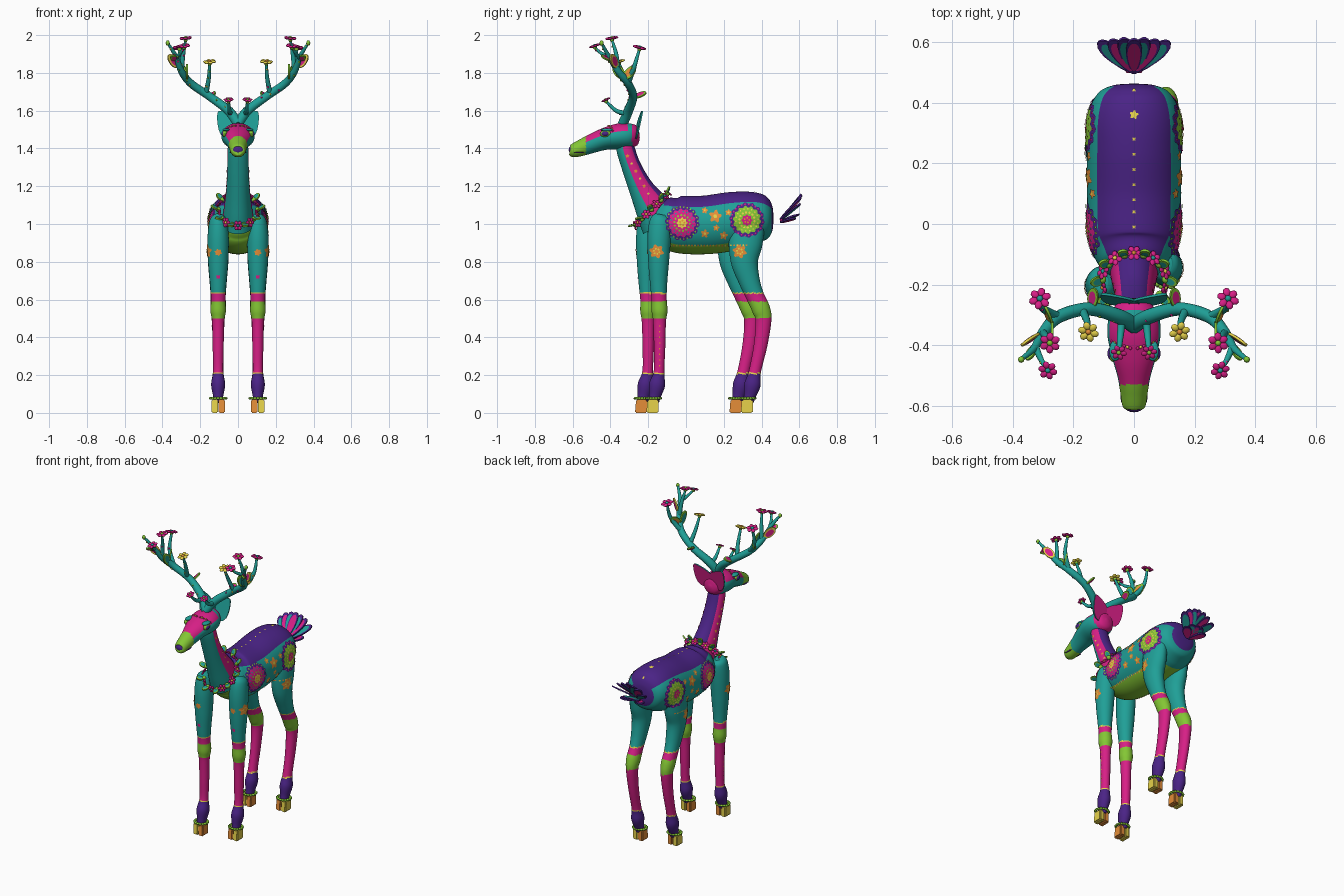
import bpy, bmesh, math, random
from mathutils import Vector as V, Matrix
from mathutils.bvhtree import BVHTree

if "Cube" in bpy.data.objects:
    bpy.data.objects.remove(bpy.data.objects["Cube"])
random.seed(4)
COL = {"teal": (.014, .35, .31), "magenta": (.68, .014, .24), "purple": (.07, .017, .24),
       "green": (.23, .57, .035), "yellow": (.80, .65, .07), "orange": (.78, .27, .04)}
MATS = []
for k, c in COL.items():
    m = bpy.data.materials.new(k)
    m.diffuse_color = (*c, 1)
    m.use_nodes = True
    m.node_tree.nodes["Principled BSDF"].inputs["Base Color"].default_value = m.diffuse_color
    MATS.append(m)
TEAL, MAG, PUR, GRN, YEL, ORA = range(6)


def finish(name, bm, recalc=True, angle=50):
    if recalc:
        bmesh.ops.recalc_face_normals(bm, faces=bm.faces[:])
    me = bpy.data.meshes.new(name)
    bm.to_mesh(me)
    bm.free()
    for m in MATS:
        me.materials.append(m)
    me.shade_smooth()
    me.set_sharp_from_angle(angle=math.radians(angle))
    ob = bpy.data.objects.new(name, me)
    bpy.context.collection.objects.link(ob)
    return ob


def spline(st, n):
    # smooth resampling of stations (Catmull-Rom)
    out = []
    for k in range(n + 1):
        u = k / n * (len(st) - 1)
        i = min(int(u), len(st) - 2)
        t = u - i
        p0, p1, p2, p3 = (st[max(0, min(len(st) - 1, i + j))] for j in (-1, 0, 1, 2))
        out.append([.5 * (2*b + (c-a)*t + (2*a-5*b+4*c-d)*t*t + (3*b-a-3*c+d)*t**3)
                    for a, b, c, d in zip(p0, p1, p2, p3)])
    return out


def loft(bm, st, n, seg, rule, ref=(1, 0, 0)):
    # tube through stations (x, y, z, half width, half height), coloured by rule
    s = spline(st, n)
    rings, ref = [], V(ref)
    for k, q in enumerate(s):
        t = (V(s[min(k+1, n)][:3]) - V(s[max(k-1, 0)][:3])).normalized()
        up = ref.cross(t).normalized()
        side = t.cross(up)
        rings.append([bm.verts.new(V(q[:3]) + side*q[3]*math.cos(a) + up*q[4]*math.sin(a))
                      for a in (2*math.pi*j/seg for j in range(seg))])
    for k in range(n):
        for j in range(seg):
            f = bm.faces.new((rings[k][j], rings[k][(j+1) % seg], rings[k+1][(j+1) % seg], rings[k+1][j]))
            f.material_index = rule(math.sin(2*math.pi*(j+.5)/seg), f.calc_center_median())
    for r in (rings[0], rings[-1]):
        f = bm.faces.new(r)
        f.material_index = rule(0, f.calc_center_median())


def blob(bm, p, size, mat, rot=None, u=10, v=6):
    M = Matrix.Translation(p) @ (rot.to_4x4() if rot else Matrix()) @ Matrix.Diagonal((*size, 1))
    for w in bmesh.ops.create_uvsphere(bm, u_segments=u, v_segments=v, radius=1, matrix=M)["verts"]:
        for f in w.link_faces:
            f.material_index = mat


def flower(bm, p, nrm, r, mat, mid, petals=6):
    q = V(nrm).to_track_quat('Z', 'Y').to_matrix()
    for i in range(petals):
        R = q @ Matrix.Rotation(2*math.pi*i/petals, 3, 'Z')
        blob(bm, V(p) + R @ V((r*.62, 0, r*.1)), (r*.42, r*.36, r*.2), mat, R, 8, 6)
    blob(bm, V(p) + q @ V((0, 0, r*.12)), (r*.3, r*.3, r*.28), mid, q, 8, 6)


def leaf(bm, root, d, nrm, length, width, front, back, inner=None, taper=(1, 1), inset=.68):
    # thin leaf: front and back sheets with an optional inlaid panel; taper = width at root and tip
    d, nrm = V(d).normalized(), V(nrm)
    nrm = (nrm - d*nrm.dot(d)).normalized()
    w = d.cross(nrm)

    def outline(k, h):
        pts = []
        for i in range(20):
            a = 2*math.pi*i/20
            t = .5 - .5*math.cos(a)*k
            pts.append(bm.verts.new(V(root) + d*length*t + nrm*h
                                    + w*width*k*math.sin(a)*(taper[0]*(1-t) + taper[1]*t)))
        return pts
    a, b = outline(1, .004), outline(1, -.004)
    bm.faces.new(a).material_index = front
    bm.faces.new(b).material_index = back
    for i in range(20):
        bm.faces.new((a[i], a[(i+1) % 20], b[(i+1) % 20], b[i])).material_index = front
    if inner is not None:
        for h in (.006, -.006):
            bm.faces.new(outline(inset, h)).material_index = inner


# body: purple back, green belly
bm = bmesh.new()
loft(bm, [(0, y, z, a, b) for y, z, a, b in (
    (-.185, 1.05, .02, .02), (-.17, 1.05, .07, .08), (-.13, 1.03, .115, .12), (-.05, 1.0, .148, .15), (.1, .995, .155, .155),
    (.25, 1.015, .155, .155), (.36, 1.03, .15, .14), (.43, 1.03, .12, .11), (.457, 1.03, .07, .065), (.463, 1.03, .01, .01))],
    80, 56, lambda s, p: PUR if s > .66 and p.y > -.12 or p.y > .452 else GRN if s < -.74 and p.y < .34 else TEAL)
body = finish("body", bm)

# neck: teal throat, magenta sides, purple nape
bm = bmesh.new()
loft(bm, [(0, y, z, a, b) for y, z, a, b in (
    (-.13, 1.0, .085, .11), (-.18, 1.09, .074, .092), (-.238, 1.19, .062, .066), (-.288, 1.3, .057, .052),
    (-.318, 1.39, .055, .049), (-.325, 1.44, .05, .045))],
    40, 48, lambda s, p: TEAL if s > .32 else PUR if s < -.72 else MAG)
neck = finish("neck", bm)

# head: green muzzle, magenta face and nape
bm = bmesh.new()
loft(bm, [(0, y, z, a, b) for y, z, a, b in (
    (-.617, 1.385, .015, .015), (-.602, 1.386, .037, .034), (-.55, 1.405, .046, .044), (-.5, 1.425, .055, .05),
    (-.43, 1.45, .075, .058), (-.36, 1.463, .088, .068), (-.3, 1.467, .08, .066), (-.258, 1.465, .05, .05),
    (-.245, 1.465, .01, .01))], 60, 48,
    lambda s, p: GRN if p.y < -.53 else MAG if (s > .38 and p.y < -.31) or p.y > -.285 else TEAL)
head = finish("head", bm)


# legs: left pair stands a little further forward
def leg_rule(s, p):
    z = p.z
    return (TEAL if z > .637 else YEL if z > .63 else MAG if z > .59 else GRN if z > .5
            else MAG if z > .213 else YEL if z > .205 else PUR)


FRONT = ((1.05, -.13, .02, .03), (1.02, -.135, .045, .055), (.93, -.142, .056, .062), (.8, -.145, .053, .055), (.68, -.145, .043, .045),
         (.6, -.142, .038, .04), (.54, -.14, .041, .042), (.48, -.14, .032, .034), (.34, -.14, .029, .03), (.22, -.143, .027, .028),
         (.15, -.153, .037, .042), (.09, -.165, .027, .032), (.06, -.17, .024, .028))
HIND = ((1.03, .32, .02, .04), (.99, .325, .045, .085), (.9, .315, .056, .09), (.8, .31, .054, .072), (.7, .335, .046, .056),
        (.62, .365, .04, .048), (.55, .397, .041, .048), (.49, .41, .034, .042), (.36, .395, .029, .036), (.22, .365, .028, .032),
        (.15, .352, .037, .043), (.09, .338, .027, .032), (.06, .33, .024, .028))
legs = []
for sx, side in ((1, "right"), (-1, "left")):
    dy = 0 if sx > 0 else -.06
    for nm, st, hy in (("front", FRONT, -.178), ("hind", HIND, .322)):
        bm = bmesh.new()
        loft(bm, [(sx*.105, y + dy, z, a, b) for z, y, a, b in st], 140, 28, leg_rule)
        legs.append(finish(f"{nm}_leg_{side}", bm))
        # cloven hoof: yellow outer toe, orange inner toe, green anklet
        bm = bmesh.new()
        for o in (1, -1):
            g = bmesh.ops.create_cube(bm, size=1, matrix=Matrix.Translation((sx*(.105 + o*.0185), hy + dy, .036))
                                      @ Matrix.Diagonal((.035, .064, .072, 1)))["verts"]
            for v in g:
                if v.co.z > .04 and v.co.y < hy + dy:
                    v.co.y += .006
        bmesh.ops.bevel(bm, geom=bm.edges[:], offset=.006, segments=2, affect='EDGES')
        for f in bm.faces:
            f.material_index = YEL if (f.calc_center_median().x*sx > .105) else ORA
        for i in range(16):
            a = i*math.pi/8
            blob(bm, (sx*.105 + .04*math.cos(a), hy + dy + .006 + .036*math.sin(a), .077), (.01, .01, .007), GRN, None, 8, 5)
        finish(f"{nm}_hoof_{side}", bm)

# surface lookup for painted details
hull = bmesh.new()
for o in [body, neck] + legs:
    hull.from_mesh(o.data)
tree = BVHTree.FromBMesh(hull)
hull.free()


def decal(bm, c, d, r, lobes, mat, lift=.003, amp=.12, seg=48):
    # lobed plate draped on the surface, seen along direction d
    c, d = V(c), V(d)
    u = d.orthogonal().normalized()
    w = d.cross(u)

    def hit(rad, a):
        q = c + u*rad*math.cos(a) + w*rad*math.sin(a)
        loc, n, _, _ = tree.ray_cast(q - d*.3, d, .45)
        if loc is None:
            loc, n, _, _ = tree.find_nearest(q)
        return bm.verts.new(loc + n*lift)
    n = 4 if r > .05 else 2
    mid = hit(0, 0)
    rings = [[hit(r*k/n*(1 + amp*math.cos(lobes*2*math.pi*j/seg)), 2*math.pi*j/seg) for j in range(seg)] for k in range(1, n+1)]
    for j in range(seg):
        i = (j+1) % seg
        fs = [bm.faces.new((mid, rings[0][j], rings[0][i]))]
        fs += [bm.faces.new((rings[k][j], rings[k+1][j], rings[k+1][i], rings[k][i])) for k in range(n-1)]
        for f in fs:
            f.material_index = mat
            f.normal_update()
            if f.normal.dot(d) > 0:
                f.normal_flip()


def dots(bm, c, d, R, n, r, mat, lift):
    d = V(d)
    u = d.orthogonal().normalized()
    w = d.cross(u)
    for i in range(n):
        a = 2*math.pi*i/n
        decal(bm, V(c) + u*R*math.cos(a) + w*R*math.sin(a), d, r, 1, mat, lift, 0, 8)


# painted rosettes, blossoms and dots
bm = bmesh.new()
for sx in (1, -1):
    d, dy = (-sx, 0, 0), (0 if sx > 0 else -.06)
    for (y, z), cols in (((-.02, 1.005), (PUR, MAG, GRN, TEAL, YEL)), ((.322, 1.02), (PUR, GRN, YEL, YEL, MAG))):
        c = (sx*.15, y, z)
        decal(bm, c, d, .089, 14, cols[0], .003, .05, 84)
        decal(bm, c, d, .07, 14, cols[1], .005, .07, 84)
        decal(bm, c, d, .026, 8, cols[4], .007)
        dots(bm, c, d, .082, 28, .0045, MAG if cols[1] == GRN else GRN, .006)
        dots(bm, c, d, .058, 18, .004, cols[3], .007)
        dots(bm, c, d, .04, 14, .006, cols[2], .007)
        dots(bm, c, d, .012, 5, .005, ORA, .009)
    for y, z, r in ((.155, 1.04, .028), (.1, .95, .018), (.2, .94, .018), (.1, 1.07, .014), (.225, 1.06, .014), (.16, .98, .014)):
        decal(bm, (sx*.15, y, z), d, r, 5, ORA, .003, .25)
        decal(bm, (sx*.15, y, z), d, r*.35, 1, YEL, .005, 0, 10)
    for i in range(26):
        decal(bm, (sx*.15, -.08 + i*.016, .888), d, .005, 1, ORA if i % 2 else YEL, .003, 0, 8)
    for y, z in ((-.155, .855), (.285, .855)):
        decal(bm, (sx*.15, y + dy, z), d, .032, 6, ORA, .003, .18)
        dots(bm, (sx*.15, y + dy, z), d, .014, 6, .005, YEL, .005)
    decal(bm, (sx*.105, -.2 + dy, .85), (0, 1, 0), .016, 6, ORA, .003, .18)
    decal(bm, (sx*.105, -.2 + dy, .72), (0, 1, 0), .01, 4, MAG, .003, .2)
    for i in range(8):
        decal(bm, (sx*.13, -.14 + dy, .25 + i*.03), d, .004, 1, ORA, .003, 0, 8)
    for i in range(6):
        decal(bm, (sx*.05, -.2 - i*.022, 1.16 + i*.04), d, .008 if i % 2 else .006, 5, ORA if i % 2 else YEL, .003, .2, 20)
for y in (.44, .28, .23, .18, .13, .08, .04, -.01):
    decal(bm, (0, y, 1.15), (0, 0, -1), .005, 4, YEL, .003, .3, 16)
decal(bm, (0, .36, 1.15), (0, 0, -1), .012, 5, YEL, .003, .25)
finish("painted_details", bm, False)

# nose, eyes, brow beads and mouth
bm = bmesh.new()
blob(bm, (0, -.601, 1.392), (.032, .02, .024), PUR, None, 16, 10)
for sx in (1, -1):
    blob(bm, (sx*.07, -.425, 1.478), (.014, .03, .019), GRN, None, 14, 8)
    blob(bm, (sx*.074, -.427, 1.478), (.014, .022, .014), PUR, None, 14, 8)
    blob(bm, (sx*.062, -.418, 1.498), (.02, .034, .009), TEAL, None, 14, 8)
    blob(bm, (sx*.038, -.565, 1.378), (.007, .03, .003), PUR, None, 8, 6)
    for i in range(7):
        blob(bm, (sx*(.012 + .01*i), -.41 + .004*i, 1.519 - .0022*i*i*.35), (.006,)*3, YEL if i % 2 else MAG, None, 6, 5)
finish("face_details", bm)

# ears: broad at the root, teal in front, magenta behind
bm = bmesh.new()
for sx in (1, -1):
    leaf(bm, (sx*.01, -.268, 1.465), (sx*.088, .035, .125), (sx*.1, -1, .2), .165, .062, TEAL, MAG, None, (1.35, .45))
finish("ears", bm)

# antlers with tines, blossoms and leaves
for sx, side in ((1, "right"), (-1, "left")):
    bm = bmesh.new()
    beam = ((.0, -.335, 1.53, .026), (.05, -.305, 1.60, .025), (.15, -.28, 1.675, .022), (.25, -.307, 1.745, .021),
            (.30, -.36, 1.81, .018), (.33, -.41, 1.89, .012), (.37, -.445, 1.955, .007))
    tines = [((.04, -.315, 1.585, .014), (.045, -.37, 1.6, .011), (.05, -.423, 1.65, .007)),
             ((.17, -.285, 1.69, .014), (.155, -.32, 1.77, .011), (.15, -.355, 1.85, .007)),
             ((.25, -.307, 1.745, .016), (.305, -.275, 1.83, .012), (.31, -.247, 1.925, .007)),
             ((.30, -.36, 1.81, .014), (.29, -.37, 1.9, .011), (.277, -.392, 1.975, .006)),
             ((.325, -.405, 1.88, .012), (.305, -.45, 1.905, .009), (.284, -.482, 1.935, .006))]
    for st in [beam] + tines:
        loft(bm, [(sx*x, y, z, r, r) for x, y, z, r in st], 8*(len(st)-1), 14, lambda s, p: TEAL, (sx, -1, 0))
    for x, y, z, r in spline(beam, 14)[2:] + [q for t in tines for q in spline(t, 4)[1:4]]:
        a = random.uniform(0, 6.28)
        o = V((.4*math.cos(a), -abs(math.cos(a)) - .3, math.sin(a))).normalized()*r
        blob(bm, (sx*(x + o.x), y + o.y, z + o.z), (.006,)*3, random.choice((MAG, GRN, YEL)), None, 6, 5)
    finish("antler_" + side, bm)
    bm = bmesh.new()
    for t, r, mt, mid in zip(tines, (.026, .034, .036, .034, .031), (MAG, YEL, MAG, MAG, MAG), (GRN, ORA, TEAL, GRN, TEAL)):
        x, y, z, _ = t[-1]
        n = V((sx*.1, (y - t[0][1])*5, 1.1))
        flower(bm, (sx*x, y, z + .006), n, r, mt, mid)
        blob(bm, (sx*x, y, z), (.011, .011, .012), GRN, None, 8, 6)
    blob(bm, (sx*.372, -.447, 1.958), (.011, .011, .014), GRN, None, 8, 6)
    leaf(bm, (sx*.315, -.365, 1.83), (sx*.05, -.03, .06), (sx*-.4, -1, .4), .09, .026, YEL, YEL, MAG)
    leaf(bm, (sx*.275, -.33, 1.77), (sx*.02, .06, .06), (sx, -.3, .4), .09, .026, GRN, GRN, ORA)
    leaf(bm, (sx*.27, -.33, 1.77), (0, -.05, .07), (sx, 0, 0), .09, .027, GRN, GRN, TEAL)
    leaf(bm, (sx*.14, -.275, 1.67), (sx*-.01, .07, .03), (sx*.6, -.3, .8), .07, .02, GRN, GRN, MAG)
    leaf(bm, (sx*.325, -.4, 1.87), (sx*.03, -.05, .02), (sx*.5, .2, .7), .06, .017, GRN, GRN, MAG)
    finish("antler_blossoms_" + side, bm)

# flower garland around the base of the neck
bm = bmesh.new()
for i in range(20):
    a = 2*math.pi*(i + .5)/20 + math.pi/20
    o = V((.105*math.cos(a), .086*math.sin(a), .085*math.sin(a)))
    p = V((0, -.183, 1.077)) + o
    if i % 2:
        leaf(bm, p - o*.05, o + V((0, -.03, .05)), (0, -.5, 1), .05, .017, GRN, GRN, TEAL)
        blob(bm, p, (.014,)*3, GRN, None, 10, 6)
    else:
        flower(bm, p, o + V((0, 0, .06)), .027, MAG, (YEL, TEAL, ORA)[i//2 % 3])
finish("neck_garland", bm)

# tail: two layered, slightly cupped fans of petals
bm = bmesh.new()
for n, spread, L, dy, dz, k in ((7, 36, .178, .64, .77, 0), (5, 42, .11, .92, .4, 1)):
    for i in range(n):
        u = -1 + 2*i/(n-1)
        a = math.radians(spread*u)
        d = (math.sin(a), math.cos(a)*dy, math.cos(a)*dz*(1 - .3*u*u))
        leaf(bm, V((0, .5, 1.02 - .012*k)) + V((0, -dz, dy))*.004*(i % 2), d, (-u*.35, -dz, dy), L, .03, PUR, PUR,
             (TEAL, MAG)[(i + k) % 2], (.55, 1.15), .8)
for i in range(5):
    blob(bm, (-.02 + .01*i, .505, 1.02), (.008,)*3, (MAG, YEL)[i % 2], None, 8, 6)
finish("tail_fan", bm)
